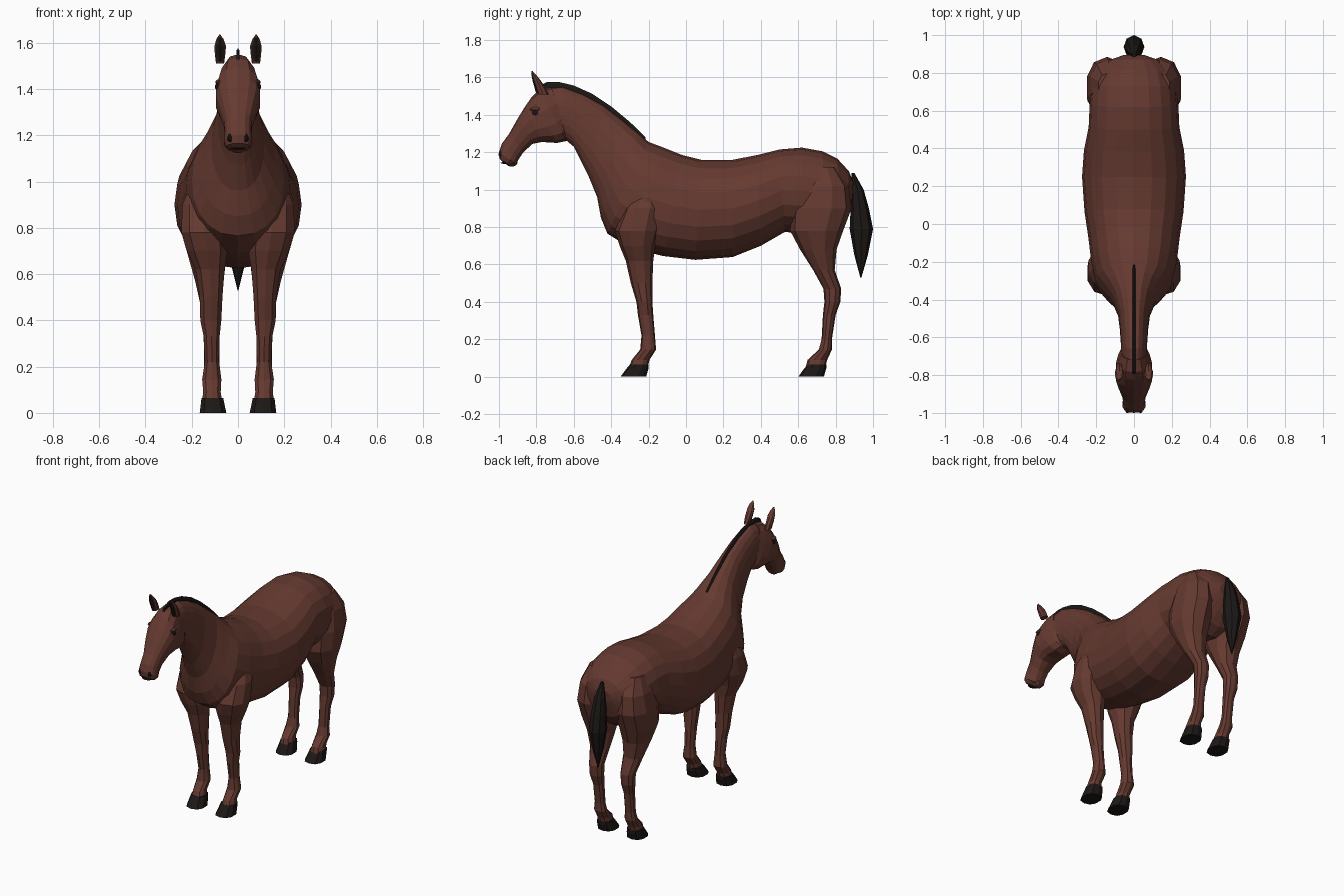
import bpy, bmesh
from math import sin, cos, pi
from mathutils import Vector


def material(name, rgb):
    m = bpy.data.materials.new(name)
    m.diffuse_color = (*rgb, 1)
    return m


COAT = material("coat", (0.13, 0.042, 0.030))
DARK = material("dark_hair", (0.012, 0.009, 0.008))


def ring(c, u, v, n, e):
    """Superellipse section around c with half axes u and v."""
    pw = lambda t: (abs(t) ** (2 / e)) * (1 if t > 0 else -1)
    return [c + u * pw(cos(2 * pi * i / n)) + v * pw(sin(2 * pi * i / n)) for i in range(n)]


def loft(name, rings, mat):
    bm = bmesh.new()
    rows = [[bm.verts.new(p) for p in r] for r in rings]
    n = len(rows[0])
    for a, b in zip(rows, rows[1:]):
        for i in range(n):
            j = (i + 1) % n
            bm.faces.new((a[i], a[j], b[j], b[i]))
    bm.faces.new(rows[0])
    bm.faces.new(rows[-1])
    bmesh.ops.recalc_face_normals(bm, faces=bm.faces)
    me = bpy.data.meshes.new(name)
    bm.to_mesh(me)
    bm.free()
    me.materials.append(mat)
    ob = bpy.data.objects.new(name, me)
    bpy.context.collection.objects.link(ob)
    return ob


def spine(name, rows, mat, n=16, e=2.2):
    """Rows: top y, top z, bottom y, bottom z, half width."""
    out = []
    for ty, tz, by, bz, w in rows:
        t, b = Vector((0, ty, tz)), Vector((0, by, bz))
        out.append(ring((t + b) / 2, (t - b) / 2, Vector((w, 0, 0)), n, e))
    return loft(name, out, mat)


def column(name, rows, mat, s=1, n=10, e=2.2):
    """Rows: z, front y, back y, inner x, outer x; s picks the side."""
    out = []
    for z, y0, y1, x0, x1 in rows:
        c = Vector((s * (x0 + x1) / 2, (y0 + y1) / 2, z))
        out.append(ring(c, Vector((0, (y0 - y1) / 2, 0)), Vector(((x1 - x0) / 2, 0, 0)), n, e))
    return loft(name, out, mat)


def blob(name, loc, size, mat):
    bm = bmesh.new()
    bmesh.ops.create_uvsphere(bm, u_segments=8, v_segments=6, radius=1)
    for v in bm.verts:
        v.co = Vector(a * b for a, b in zip(v.co, size)) + Vector(loc)
    me = bpy.data.meshes.new(name)
    bm.to_mesh(me)
    bm.free()
    me.materials.append(mat)
    bpy.context.collection.objects.link(bpy.data.objects.new(name, me))


# Neck and torso in one loft
spine("body", [
    (-.76, 1.54, -.66, 1.28, .070), (-.66, 1.55, -.60, 1.23, .070),
    (-.55, 1.51, -.565, 1.16, .075), (-.44, 1.45, -.52, 1.07, .085),
    (-.33, 1.365, -.475, .96, .115), (-.25, 1.30, -.455, .85, .16),
    (-.20, 1.255, -.42, .765, .20), (-.12, 1.225, -.30, .69, .225),
    (-.02, 1.185, -.12, .645, .242), (.08, 1.16, .05, .625, .262),
    (.25, 1.16, .25, .64, .275), (.38, 1.185, .40, .70, .265),
    (.50, 1.215, .53, .775, .24), (.62, 1.225, .64, .76, .235),
    (.73, 1.205, .74, .74, .225), (.81, 1.165, .81, .78, .20),
    (.87, 1.10, .86, .85, .14), (.895, 1.04, .89, .95, .06)], COAT, 20)

# Head and muzzle
spine("head", [
    (-.72, 1.55, -.63, 1.30, .068), (-.785, 1.535, -.64, 1.26, .085),
    (-.825, 1.495, -.69, 1.25, .098), (-.86, 1.445, -.77, 1.255, .098),
    (-.90, 1.38, -.82, 1.245, .083), (-.945, 1.30, -.87, 1.20, .062),
    (-.985, 1.245, -.893, 1.165, .058), (-1.0, 1.20, -.91, 1.137, .062),
    (-.997, 1.165, -.94, 1.13, .050), (-.98, 1.148, -.955, 1.134, .03)], COAT, 14, 2.5)

# Mane crest
crest = [(-.785, 1.555), (-.74, 1.577), (-.68, 1.576), (-.60, 1.557), (-.50, 1.512),
         (-.40, 1.445), (-.30, 1.362), (-.215, 1.28)]
spine("mane", [(y, z, y - .015, z - .05, .008) for y, z in crest], DARK, 6)

# Tail
column("tail", [
    (1.09, .885, .90, -.01, .01), (1.0, .883, .95, -.035, .035), (.90, .88, .978, -.048, .048),
    (.79, .875, 1.0, -.055, .055), (.65, .90, .972, -.032, .032), (.53, .932, .938, -.002, .002)],
    DARK, 1, 8, 2)

# Leg rows
FRONT = [
    (1.02, -.23, -.14, .13, .19), (.90, -.33, -.125, .06, .245), (.78, -.38, -.14, .04, .25),
    (.70, -.355, -.165, .04, .225), (.62, -.322, -.175, .055, .187), (.50, -.295, -.18, .065, .168),
    (.40, -.265, -.18, .070, .165), (.33, -.257, -.175, .078, .150), (.22, -.238, -.166, .080, .145),
    (.145, -.245, -.160, .070, .157), (.09, -.29, -.195, .073, .152), (.05, -.305, -.205, .066, .158)]
HIND = [
    (1.12, .66, .80, .08, .19), (1.02, .60, .87, .04, .235), (.90, .56, .885, .03, .255),
    (.78, .557, .84, .03, .25), (.68, .61, .805, .045, .22), (.57, .68, .795, .060, .188),
    (.47, .735, .83, .070, .165), (.40, .74, .825, .070, .162), (.33, .732, .80, .078, .150),
    (.20, .725, .78, .078, .148), (.145, .71, .78, .070, .157), (.09, .65, .755, .073, .152),
    (.05, .64, .745, .066, .158)]

for s, side in ((1, "left"), (-1, "right")):
    column("front_leg_" + side, FRONT, COAT, s)
    column("hind_leg_" + side, HIND, COAT, s)

    # Hooves
    for part, y in (("front", 0), ("hind", .95)):
        column(f"{part}_hoof_{side}", [
            (.065, -.30 + y, -.20 + y, .062, .160), (.045, -.317 + y, -.20 + y, .058, .162),
            (.0, -.35 + y, -.213 + y, .048, .168)], DARK, s, 10, 2.4)

    # Ears with a dark hollow on the front
    column("ear_" + side, [
        (1.51, -.795, -.735, .060, .095), (1.55, -.806, -.755, .055, .100),
        (1.585, -.817, -.778, .052, .102), (1.615, -.824, -.802, .062, .094),
        (1.635, -.827, -.821, .076, .081)], COAT, s, 8, 2)
    column("ear_hollow_" + side, [
        (1.52, -.803, -.77, .066, .089), (1.55, -.811, -.78, .061, .094),
        (1.585, -.821, -.80, .059, .095), (1.622, -.828, -.815, .071, .085)], DARK, s, 6, 2)

    # Eye, brow and nostril
    blob("eye_" + side, (s * .088, -.806, 1.41), (.012, .017, .015), DARK)
    blob("brow_" + side, (s * .083, -.807, 1.43), (.015, .03, .012), COAT)
    blob("nostril_" + side, (s * .034, -.988, 1.188), (.012, .014, .019), DARK)

# Mouth line and lower lip
blob("mouth", (0, -.968, 1.143), (.036, .024, .005), DARK)
blob("lower_lip", (0, -.932, 1.145), (.036, .032, .022), COAT)
